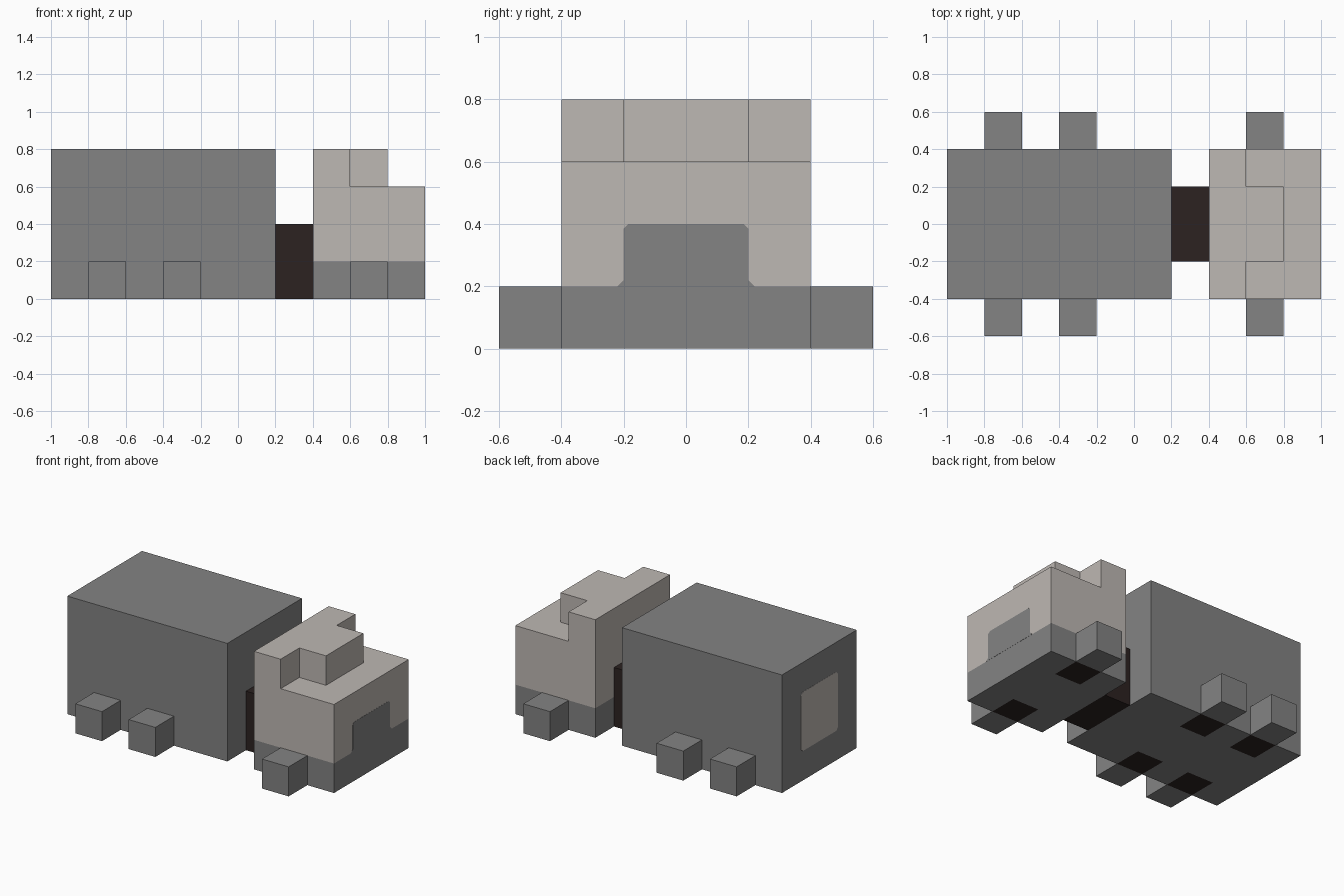
import bpy, bmesh
from mathutils import Vector

cube = bpy.data.objects.get("Cube")
if cube:
    bpy.data.objects.remove(cube, do_unlink=True)


def material(name, rgb):
    m = bpy.data.materials.new(name)
    m.use_nodes = True
    m.diffuse_color = (*rgb, 1)
    m.node_tree.nodes["Principled BSDF"].inputs["Base Color"].default_value = (*rgb, 1)
    return m


GREY = material("grey", (0.227, 0.227, 0.227))
BEIGE = material("warm_beige", (0.515, 0.479, 0.451))
BLACK = material("brown_black", (0.025, 0.016, 0.015))
AXES = {"x": Vector((1, 0, 0)), "y": Vector((0, 1, 0)), "z": Vector((0, 0, 1))}


def box_mesh(lo, hi, **cuts):
    """Axis-aligned box with extra edge loops at the given coordinates."""
    bm = bmesh.new()
    bmesh.ops.create_cube(bm, size=1)
    for v in bm.verts:
        v.co = [l + (c + 0.5) * (h - l) for l, h, c in zip(lo, hi, v.co)]
    for axis, places in cuts.items():
        for p in places:
            bmesh.ops.bisect_plane(bm, geom=bm.verts[:] + bm.edges[:] + bm.faces[:],
                                   plane_co=AXES[axis] * p, plane_no=AXES[axis])
    return bm


def finish(name, bm, *mats):
    bmesh.ops.recalc_face_normals(bm, faces=bm.faces)
    mesh = bpy.data.meshes.new(name)
    bm.to_mesh(mesh)
    bm.free()
    for m in mats:
        mesh.materials.append(m)
    obj = bpy.data.objects.new(name, mesh)
    bpy.context.collection.objects.link(obj)
    return obj


def paint_underside(bm, starts, index):
    """Dark square patches beside each wheel on the underside."""
    for f in bm.faces:
        c = f.calc_center_median()
        if c.z < 0.01 and abs(c.y) > 0.2 and any(s < c.x < s + 0.2 for s in starts):
            f.material_index = index


def panel(name, x, outline, mat):
    """Thin plate on an end face, from half a (y, z) outline mirrored in y."""
    pts = outline + [(-y, z) for y, z in reversed(outline)]
    bm = bmesh.new()
    face = bm.faces.new([bm.verts.new((x - 0.001, y, z)) for y, z in pts])
    new = bmesh.ops.extrude_face_region(bm, geom=[face])["geom"]
    bmesh.ops.translate(bm, vec=(0.002, 0, 0),
                        verts=[v for v in new if isinstance(v, bmesh.types.BMVert)])
    return finish(name, bm, mat)


# Rear container
bm = box_mesh((-1, -0.4, 0), (0.2, 0.4, 0.8), x=(-0.8, -0.6, -0.4, -0.2), y=(-0.2, 0.2))
paint_underside(bm, (-0.8, -0.4), 1)
finish("container", bm, GREY, BLACK)

# Coupling between container and cab
finish("coupling", box_mesh((0.2, -0.2, 0), (0.4, 0.2, 0.4)), BLACK)

# Cab with raised T-shaped roof
bm = box_mesh((0.4, -0.4, 0), (1, 0.4, 0.6), x=(0.6, 0.8), y=(-0.2, 0.2), z=(0.2,))
roof = []
for f in bm.faces:
    c = f.calc_center_median()
    if c.z > 0.59 and (c.x < 0.6 or (c.x < 0.8 and abs(c.y) < 0.2)):
        roof.append(f)
raised = bmesh.ops.extrude_face_region(bm, geom=roof)["geom"]
bmesh.ops.translate(bm, vec=(0, 0, 0.2),
                    verts=[v for v in raised if isinstance(v, bmesh.types.BMVert)])
left_over = [f for f in roof if f.is_valid]
if left_over:
    bmesh.ops.delete(bm, geom=left_over, context="FACES")
for f in bm.faces:
    f.material_index = 1 if f.calc_center_median().z < 0.2 else 0
paint_underside(bm, (0.6,), 2)
finish("cab", bm, BEIGE, GREY, BLACK)

# Painted panels on the front and rear ends
panel("cab_front_panel", 1, [(0.22, 0.2), (0.2, 0.22), (0.2, 0.385), (0.185, 0.4)], GREY)
panel("rear_panel", -1, [(0.18, 0.2), (0.2, 0.22), (0.2, 0.58), (0.18, 0.6)], BEIGE)

# Wheels, mirrored to the other side
for label, x in (("rear", -0.8), ("middle", -0.4), ("front", 0.6)):
    wheel = finish(label + "_wheels", box_mesh((x, -0.6, 0), (x + 0.2, -0.4, 0.2)), GREY)
    mirror = wheel.modifiers.new("mirror", "MIRROR")
    mirror.use_axis = (False, True, False)
    mirror.use_mirror_merge = False
